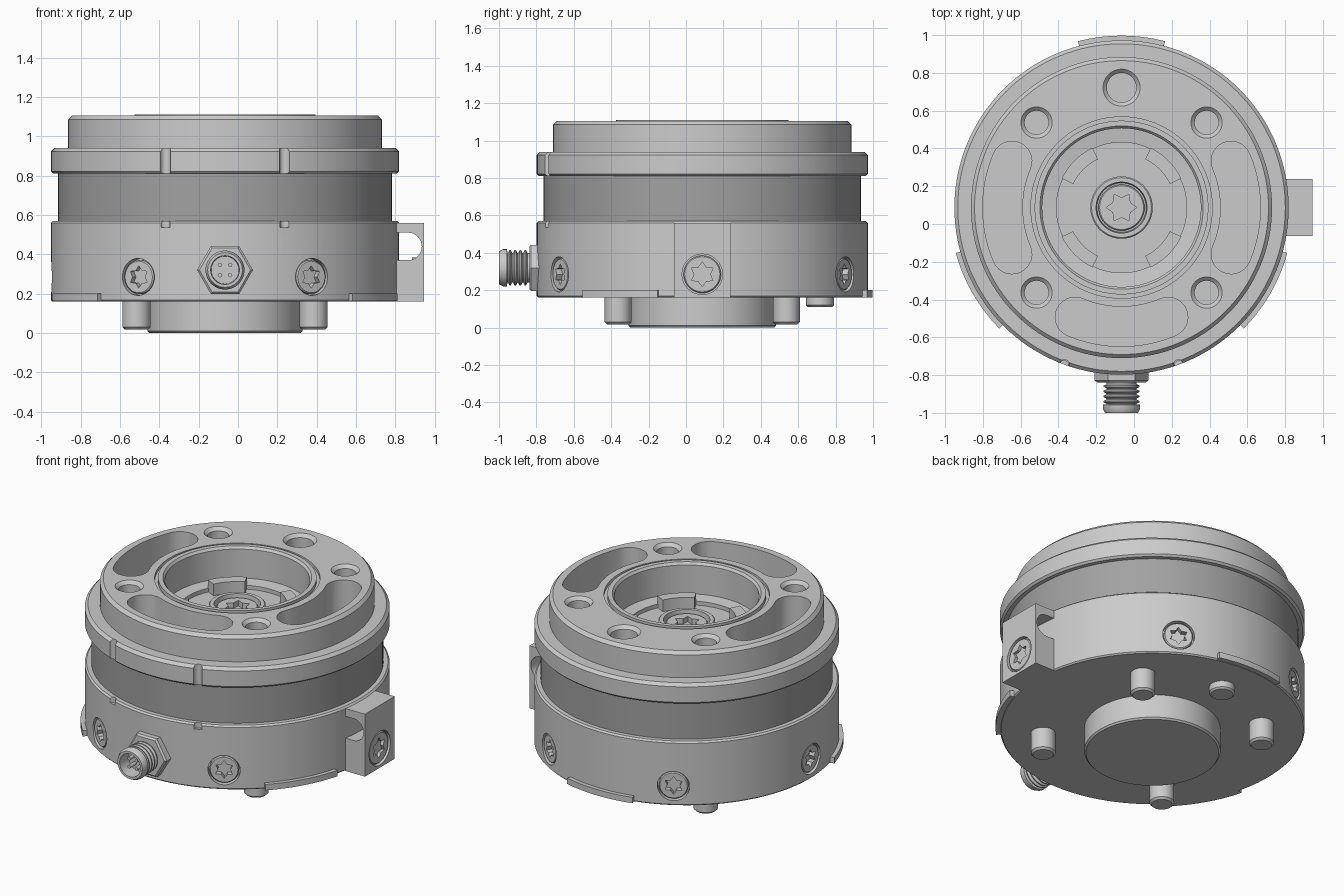
import bpy, bmesh
from math import sin, cos, pi, radians
from mathutils import Matrix

if "Cube" in bpy.data.objects:
    bpy.data.objects.remove(bpy.data.objects["Cube"])

BASE = Matrix.Translation((-0.066, 0.087, 0))
I = Matrix.Identity(4)


def radial(deg, z):
    """Local z axis points outwards at the given angle and height."""
    return (Matrix.Translation((0, 0, z)) @ Matrix.Rotation(radians(deg), 4, 'Z')
            @ Matrix.Rotation(pi / 2, 4, 'Y'))


def at(x, y):
    return Matrix.Translation((x, y, 0))


def finish(name, bm, m):
    bmesh.ops.remove_doubles(bm, verts=bm.verts, dist=1e-5)
    bmesh.ops.recalc_face_normals(bm, faces=bm.faces)
    bm.transform(BASE @ m)
    me = bpy.data.meshes.new(name)
    bm.to_mesh(me)
    bm.free()
    ob = bpy.data.objects.new(name, me)
    bpy.context.collection.objects.link(ob)
    return ob


def lathe(name, prof, m=I, n=128):
    """Revolve (radius, z) points; the profile starts and ends on the axis."""
    bm = bmesh.new()
    rings = []
    for r, z in prof:
        if r == 0:
            rings.append([bm.verts.new((0, 0, z))] * n)
        else:
            rings.append([bm.verts.new((r * cos(2 * pi * k / n), r * sin(2 * pi * k / n), z))
                          for k in range(n)])
    for a, b in zip(rings, rings[1:]):
        for k in range(n):
            j = (k + 1) % n
            bm.faces.new(list(dict.fromkeys((a[k], a[j], b[j], b[k]))))
    return finish(name, bm, m)


def cyl(name, r, z0, z1, m=I, n=32):
    return lathe(name, [(0, z0), (r, z0), (r, z1), (0, z1)], m, n)


def prism(name, pts, z0, z1, m=I):
    bm = bmesh.new()
    lo = [bm.verts.new((x, y, z0)) for x, y in pts]
    hi = [bm.verts.new((x, y, z1)) for x, y in pts]
    bm.faces.new(lo)
    bm.faces.new(hi)
    for k in range(len(pts)):
        j = (k + 1) % len(pts)
        bm.faces.new((lo[k], lo[j], hi[j], hi[k]))
    return finish(name, bm, m)


def arc(cx, cy, r, a0, a1, n):
    return [(cx + r * cos(radians(a0 + (a1 - a0) * k / n)),
             cy + r * sin(radians(a0 + (a1 - a0) * k / n))) for k in range(n + 1)]


def sector(r0, r1, mid, half):
    return arc(0, 0, r1, mid - half, mid + half, 16) + arc(0, 0, r0, mid + half, mid - half, 16)


def kidney(r, w, mid, half):
    """Curved slot with round ends."""
    a, b = mid - half, mid + half
    end = lambda t: (r * cos(radians(t)), r * sin(radians(t)))
    return (arc(0, 0, r + w, a, b, 24) + arc(*end(b), w, b, b + 180, 14)[1:-1]
            + arc(0, 0, r - w, b, a, 24) + arc(*end(a), w, a + 180, a + 360, 14)[1:-1])


def cut(ob, cutters):
    for c in cutters:
        c.hide_render = True
        mod = ob.modifiers.new("cut", 'BOOLEAN')
        mod.operation, mod.solver, mod.object = 'DIFFERENCE', 'EXACT', c
        bpy.context.view_layer.objects.active = ob
        bpy.ops.object.modifier_apply(modifier=mod.name)
        bpy.data.objects.remove(c)


def star_screw(name, r, z0, z1, m):
    """Flat screw head with a six-pointed socket."""
    head = lathe(name, [(0, z0), (r, z0), (r, z1 - .006), (r - .006, z1), (0, z1)], m, 40)
    star = [((.66 if k % 2 else .42) * r * cos(k * pi / 6 + pi / 6),
             (.66 if k % 2 else .42) * r * sin(k * pi / 6 + pi / 6)) for k in range(12)]
    cut(head, [prism("socket_cutter", star, z1 - .035, z1 + .05, m)])


# Lower housing with centre boss, screw pockets and marker notches
lower = lathe("lower_housing", [(0, 0), (.385, 0), (.395, .01), (.395, .16), (.877, .16),
                                (.885, .168), (.885, .56), (.875, .57), (0, .57)])
SCREWS = (60, 120, 180, 240, 300)
NOTCHES = (-110, -70)
cut(lower, [cyl("pocket_cutter", .094, .84, 1, radial(a, .285), 40) for a in SCREWS])
cut(lower, [cyl("notch_cutter", .025, .535, .6, at(.89 * cos(radians(a)), .89 * sin(radians(a))), 20)
            for a in NOTCHES])

# Dark recessed band
band = cyl("recessed_band", .848, .57, .81, n=128)
dark = bpy.data.materials.new("dark_grey")
dark.diffuse_color = (.36, .36, .36, 1)
dark.use_nodes = True
dark.node_tree.nodes["Principled BSDF"].inputs["Base Color"].default_value = dark.diffuse_color
band.data.materials.append(dark)

# Upper flange with sealing ring groove and stepped centre recess
upper = lathe("upper_flange", [
    (0, .81), (.873, .81), (.885, .822), (.885, .922), (.867, .94), (.797, .94), (.797, 1.085),
    (.778, 1.105), (.48, 1.105), (.48, 1.085), (.46, 1.085), (.46, 1.11), (.432, 1.11),
    (.42, 1.095), (.42, .91), (.345, .90), (.345, .875), (.165, .875), (.165, .935),
    (.158, .942), (.135, .942), (.13, .89), (0, .89)])
cut(upper, [prism("slot_cutter", kidney(.63, .105, a, 23), .83, 1.2) for a in (0, 180, 270)])


def hole(x, y, r):
    return lathe("hole_cutter", [(0, .84), (r, .84), (r, 1.085), (r + .025, 1.11),
                                 (r + .025, 1.2), (0, 1.2)], at(x, y), 40)


CORNERS = [(sx * .45, sy * .45) for sx in (-1, 1) for sy in (-1, 1)]
cut(upper, [hole(x, y, .063) for x, y in CORNERS] + [hole(0, .635, .078)])
cut(upper, [cyl("notch_cutter", .026, .78, .97, at(.885 * cos(radians(a)), .885 * sin(radians(a))), 20)
            for a in NOTCHES])

# Locking tabs and screw inside the centre recess
for k in range(4):
    prism(f"locking_tab_{k}", sector(.285, .352, 45 + 90 * k, 19), .87, .95)
star_screw("centre_screw", .122, .88, .925, I)

# Underside pins and locating peg
for k, (x, y) in enumerate(CORNERS):
    lathe(f"bottom_pin_{k}", [(0, .018), (.06, .018), (.072, .03), (.072, .165), (0, .165)], at(x, y), 40)
lathe("locating_peg", [(0, .11), (.065, .11), (.075, .12), (.075, .165), (0, .165)], at(0, .63), 40)

# Raised pads around the bottom rim
for k, a in enumerate((90, 210, 330)):
    prism(f"rim_pad_{k}", sector(.87, .91, a, 14.7), .162, .2)

# Side screws
for k, a in enumerate(SCREWS):
    star_screw(f"side_screw_{k}", .086, .82, .877, radial(a, .285))

# Cable clip with a through channel and its screw
clip_outline = ([(.86, .16), (1.01, .16), (1.01, .56), (.86, .56), (.86, .51)]
                + arc(.93, .44, .07, 90, -90, 16) + [(.86, .37)])
clip = prism("cable_clip", clip_outline, -.15, .15, Matrix.Rotation(pi / 2, 4, 'X'))
cut(clip, [cyl("pocket_cutter", .108, .985, 1.1, radial(0, .285), 40)])
star_screw("clip_screw", .1, .95, 1.004, radial(0, .285))

# Threaded cable connector on the front
front = radial(-90, .32)
lathe("connector_nut", [(0, .86), (.142, .86), (.142, .915), (.13, .925), (0, .925)],
      front @ Matrix.Rotation(pi / 2, 4, 'Z'), 6)
thread = []
for k in range(4):
    z = .935 + k * .027
    thread += [(.08, z), (.096, z + .008), (.096, z + .014), (.08, z + .022)]
lathe("threaded_connector", [(0, .9), (.08, .9)] + thread +
      [(.08, 1.042), (.099, 1.044), (.099, 1.065), (.088, 1.087), (.073, 1.087), (.07, 1.0), (0, 1.0)],
      front, 48)
for k in range(4):
    a = pi / 4 + k * pi / 2
    cyl(f"contact_pin_{k}", .011, .99, 1.06, front @ at(.037 * cos(a), .037 * sin(a)), 12)

# Smooth round surfaces, keep edges crisp
bpy.ops.object.select_all(action='DESELECT')
for ob in bpy.data.objects:
    ob.select_set(True)
bpy.context.view_layer.objects.active = lower
bpy.ops.object.shade_smooth_by_angle(angle=radians(28))
